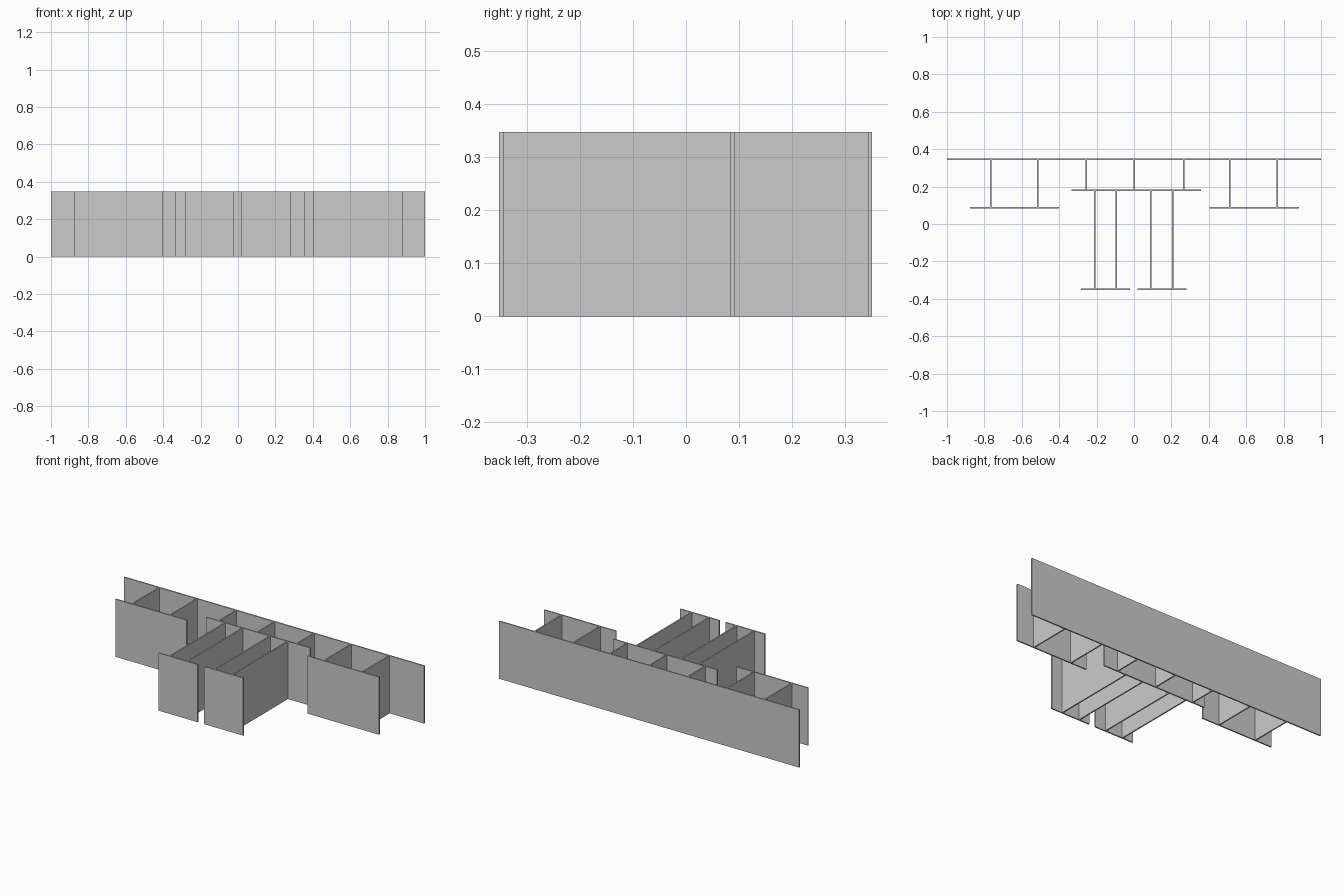
import bpy

if "Cube" in bpy.data.objects:
    bpy.data.objects.remove(bpy.data.objects["Cube"])

H = 0.347   # common height
T = 0.008   # sheet thickness
BACK, MID, SIDE, FRONT = 0.347, 0.18, 0.087, -0.348   # plate centre lines in y


def box(name, x0, x1, y0, y1):
    bpy.ops.mesh.primitive_cube_add(size=1, location=((x0 + x1) / 2, (y0 + y1) / 2, H / 2))
    ob = bpy.context.object
    ob.name = name
    ob.scale = (x1 - x0, y1 - y0, H)
    bpy.ops.object.transform_apply(location=False, rotation=False, scale=True)
    return ob


def plate(name, x0, x1, y):
    box(name, x0, x1, y - T / 2, y + T / 2)


def webs(name, xs, y0, y1):
    # upright dividers running from the back face of one plate to the next
    for i, x in enumerate(xs):
        box(f"{name}_{i + 1}", x - T / 2, x + T / 2, y0 + T / 2, y1 - T / 2)


# Plates parallel to the front
plate("back_panel", -1.0, 1.0, BACK)
plate("middle_panel", -0.335, 0.358, MID)
plate("left_side_panel", -0.876, -0.400, SIDE)
plate("right_side_panel", 0.404, 0.882, SIDE)
plate("left_front_panel", -0.283, -0.022, FRONT)
plate("right_front_panel", 0.020, 0.281, FRONT)

# Connecting dividers
webs("left_divider", (-0.767, -0.515), SIDE, BACK)
webs("right_divider", (0.511, 0.767), SIDE, BACK)
webs("middle_divider", (-0.254, 0.002, 0.265), MID, BACK)
webs("front_divider", (-0.211, -0.094, 0.089, 0.206), FRONT, MID)
